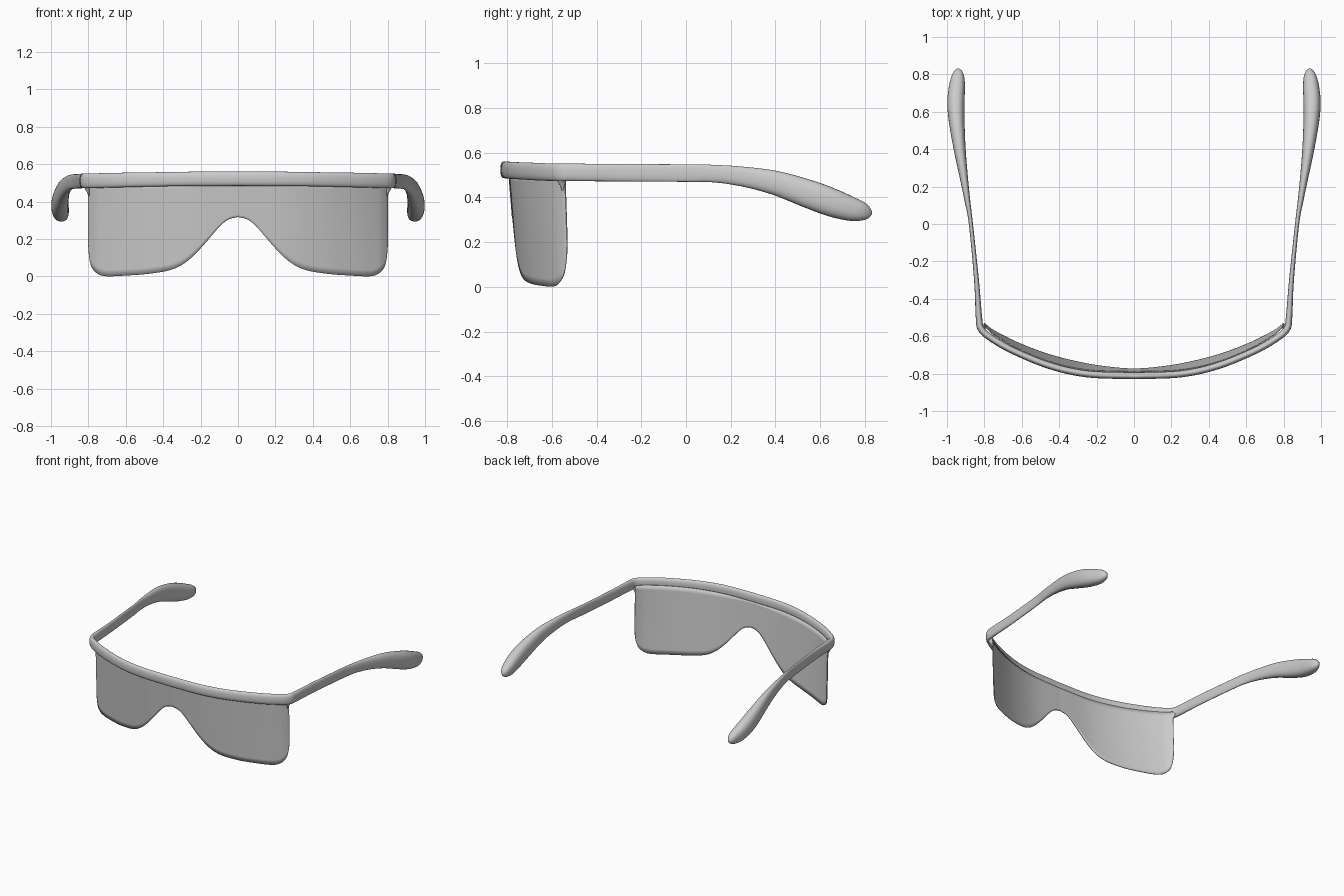
import bpy, bmesh, math
from mathutils import Vector

if "Cube" in bpy.data.objects:
    bpy.data.objects.remove(bpy.data.objects["Cube"])


def spline(pts, n):
    """Catmull-Rom samples through points of any dimension."""
    p = [Vector(q) for q in pts]
    p = [p[0] * 2 - p[1]] + p + [p[-1] * 2 - p[-2]]
    out = []
    for i in range(1, len(p) - 2):
        a, b, c, d = p[i - 1:i + 3]
        for k in range(n):
            t = k / n
            out.append(0.5 * (b * 2 + (c - a) * t + (a * 2 - b * 5 + c * 4 - d) * t * t
                              + (b * 3 - a - c * 3 + d) * t ** 3))
    return out + [p[-2]]


def finish(name, bm, angle=50):
    bmesh.ops.recalc_face_normals(bm, faces=bm.faces[:])
    me = bpy.data.meshes.new(name)
    bm.to_mesh(me)
    bm.free()
    ob = bpy.data.objects.new(name, me)
    bpy.context.collection.objects.link(ob)
    bpy.ops.object.select_all(action='DESELECT')
    bpy.context.view_layer.objects.active = ob
    ob.select_set(True)
    bpy.ops.object.shade_smooth_by_angle(angle=math.radians(angle))
    return ob


def sweep(name, centres, sizes, sides=28, power=0.85):
    """Tube with rounded oval section, half width / half height per station."""
    bm = bmesh.new()
    rings = []
    last = len(centres) - 1
    for i, (c, (w, h)) in enumerate(zip(centres, sizes)):
        t = (centres[min(i + 1, last)] - centres[max(i - 1, 0)]).normalized()
        side = t.cross(Vector((0, 0, 1))).normalized()
        up = side.cross(t)
        ring = []
        for k in range(sides):
            a = 2 * math.pi * k / sides
            ca, sa = math.cos(a), math.sin(a)
            u = math.copysign(abs(ca) ** power, ca) * w
            v = math.copysign(abs(sa) ** power, sa) * h
            ring.append(bm.verts.new(c + side * u + up * v))
        rings.append(ring)
    for r, s in zip(rings, rings[1:]):
        for k in range(sides):
            j = (k + 1) % sides
            bm.faces.new((r[k], r[j], s[j], s[k]))
    bm.faces.new(rings[0])
    bm.faces.new(rings[-1])
    return finish(name, bm)


# Frame: brow bar and both temples in one sweep (x, y, z, half width, half height)
half = [(0, -.812, .523, .018, .038), (.25, -.802, .522, .018, .038),
        (.45, -.758, .519, .018, .038), (.65, -.676, .515, .018, .039),
        (.77, -.606, .512, .018, .039), (.818, -.56, .511, .018, .039),
        (.829, -.5, .511, .017, .039), (.842, -.3, .51, .013, .039),
        (.872, 0, .508, .011, .039), (.89, .12, .506, .015, .039),
        (.91, .25, .493, .022, .044), (.932, .4, .464, .032, .054),
        (.948, .55, .414, .042, .063), (.952, .65, .377, .046, .063),
        (.947, .73, .350, .043, .055), (.942, .78, .338, .036, .045),
        (.94, .81, .331, .025, .031), (.94, .826, .328, .012, .015),
        (.94, .831, .327, .002, .003)]
right = spline(half, 6)
full = [Vector((-p[0], *p[1:])) for p in reversed(right[1:])] + right
sweep("frame", [Vector(p[:3]) for p in full], [(p[3], p[4]) for p in full])

# Shield lens: curved sheet with nose cutout, leaning slightly back
plan = spline([(0, -.79), (.25, -.78), (.45, -.736), (.62, -.667),
               (.74, -.598), (.785, -.56), (.8, -.54)], 12)
edge = spline([(0, .318), (.05, .305), (.1, .265), (.2, .15), (.28, .075), (.36, .035),
               (.48, .014), (.6, .005), (.7, .001), (.745, .012), (.775, .04),
               (.79, .08), (.797, .14), (.8, .2)], 5)


def lens_y(x, z):
    x = min(abs(x), .7999)
    for a, b in zip(plan, plan[1:]):
        if a[0] <= x <= b[0]:
            y = a[1] + (b[1] - a[1]) * (x - a[0]) / (b[0] - a[0])
            break
    return y + .04 * (1 - .6 * (x / .8) ** 4) * (.49 - z) / .49


columns = [(-p[0], p[1]) for p in reversed(edge[1:])] + [(p[0], p[1]) for p in edge]
bm = bmesh.new()
rows = 14
grid = []
for x, zb in columns:
    col = []
    for r in range(rows + 1):
        z = .505 + (zb - .505) * r / rows
        col.append(bm.verts.new((x, lens_y(x, z), z)))
    grid.append(col)
for a, b in zip(grid, grid[1:]):
    for r in range(rows):
        bm.faces.new((a[r], b[r], b[r + 1], a[r + 1]))
lens = finish("shield_lens", bm)
solid = lens.modifiers.new("thickness", 'SOLIDIFY')
solid.thickness = .006
solid.offset = 0

# Small flared supports joining the lens corners to the frame
for sx, label in ((-1, "left"), (1, "right")):
    pts = [Vector((sx * x, y, z)) for x, y, z in
           ((.798, -.551, .43), (.801, -.553, .45), (.806, -.555, .468), (.814, -.556, .495))]
    bm = bmesh.new()
    rings = []
    for c, rad in zip(pts, (.004, .009, .018, .024)):
        rings.append([bm.verts.new(c + Vector((math.cos(k * math.pi / 8) * rad * .7,
                                               math.sin(k * math.pi / 8) * rad, 0)))
                      for k in range(16)])
    for r, s in zip(rings, rings[1:]):
        for k in range(16):
            bm.faces.new((r[k], r[(k + 1) % 16], s[(k + 1) % 16], s[k]))
    bm.faces.new(rings[0])
    bm.faces.new(rings[-1])
    finish(label + "_lens_support", bm)
